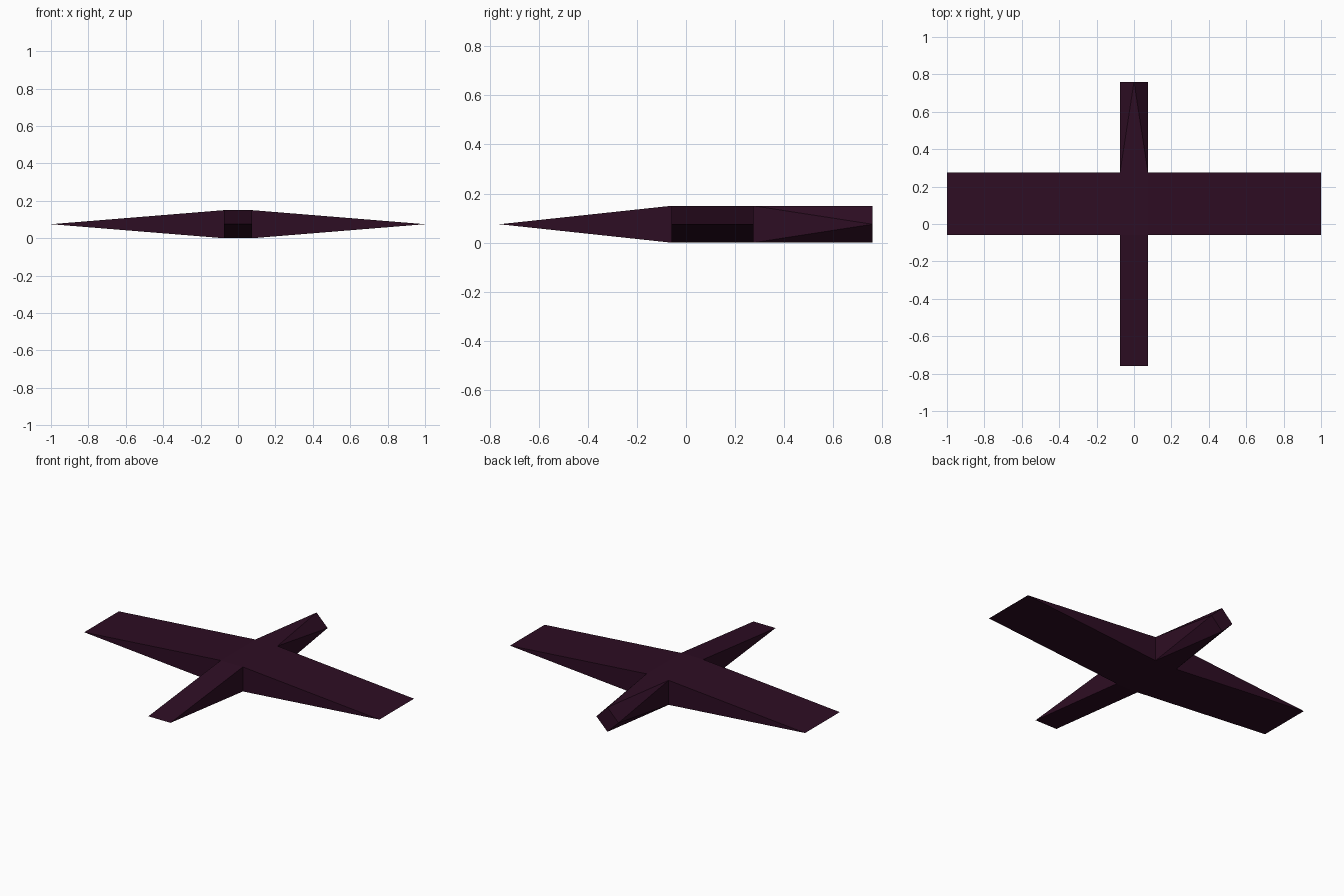
import bpy

if "Cube" in bpy.data.objects:
    bpy.data.objects.remove(bpy.data.objects["Cube"])

W = 0.075            # half width of the body
H = 0.15             # full height of the body
MID = H / 2
Y0, Y1 = -0.06, 0.275   # front and back of the wing
TIP = 0.76           # end of the nose and tail
SPAN = 1.0           # end of each wing

mat = bpy.data.materials.new("dark_plum")
mat.diffuse_color = (0.027, 0.004, 0.017, 1)
mat.use_nodes = True
mat.node_tree.nodes["Principled BSDF"].inputs["Base Color"].default_value = mat.diffuse_color


def part(name, verts, faces, outward=True):
    """Flat-faced mesh part; reverses the winding for mirrored parts."""
    if not outward:
        faces = [f[::-1] for f in faces]
    me = bpy.data.meshes.new(name)
    me.from_pydata(verts, [], faces)
    me.materials.append(mat)
    ob = bpy.data.objects.new(name, me)
    bpy.context.collection.objects.link(ob)
    return ob


# Centre block: only top and bottom are exposed
part("centre_block",
     [(x, y, z) for z in (0, H) for x, y in ((-W, Y0), (W, Y0), (W, Y1), (-W, Y1))],
     [(3, 2, 1, 0), (4, 5, 6, 7)])

# Wedge: a root rectangle (bottom a, b, top b, a) narrowing to a level edge
WEDGE = [(0, 1, 5, 4), (3, 4, 5, 2), (0, 4, 3), (1, 2, 5)]

# Wings, mirrored left and right
for side, name in ((1, "right_wing"), (-1, "left_wing")):
    r, t = side * W, side * SPAN
    part(name,
         [(r, Y0, 0), (r, Y1, 0), (r, Y1, H), (r, Y0, H), (t, Y0, MID), (t, Y1, MID)],
         WEDGE, outward=side < 0)

# Nose wedge
part("nose",
     [(-W, Y0, 0), (W, Y0, 0), (W, Y0, H), (-W, Y0, H), (-W, -TIP, MID), (W, -TIP, MID)],
     WEDGE, outward=False)

# Tail: square root twisting into a diamond tip, with a flat end cap
root = [(-W, Y1, 0), (W, Y1, 0), (W, Y1, H), (-W, Y1, H)]
tip = [(0, TIP, 0), (W, TIP, MID), (0, TIP, H), (-W, TIP, MID)]
faces = [(7, 6, 5, 4)]
for i in range(4):
    j = (i + 1) % 4
    faces += [(j, i, 4 + i), (j, 4 + i, 4 + j)]
part("tail", root + tip, faces, outward=False)

# Make every open shell face away from its own centre line
for ob in bpy.data.objects:
    me = ob.data
    c = sum((v.co for v in me.vertices), me.vertices[0].co * 0) / len(me.vertices)
    for p in me.polygons:
        if p.normal.dot(p.center - c) < 0:
            p.flip()
    me.update()
